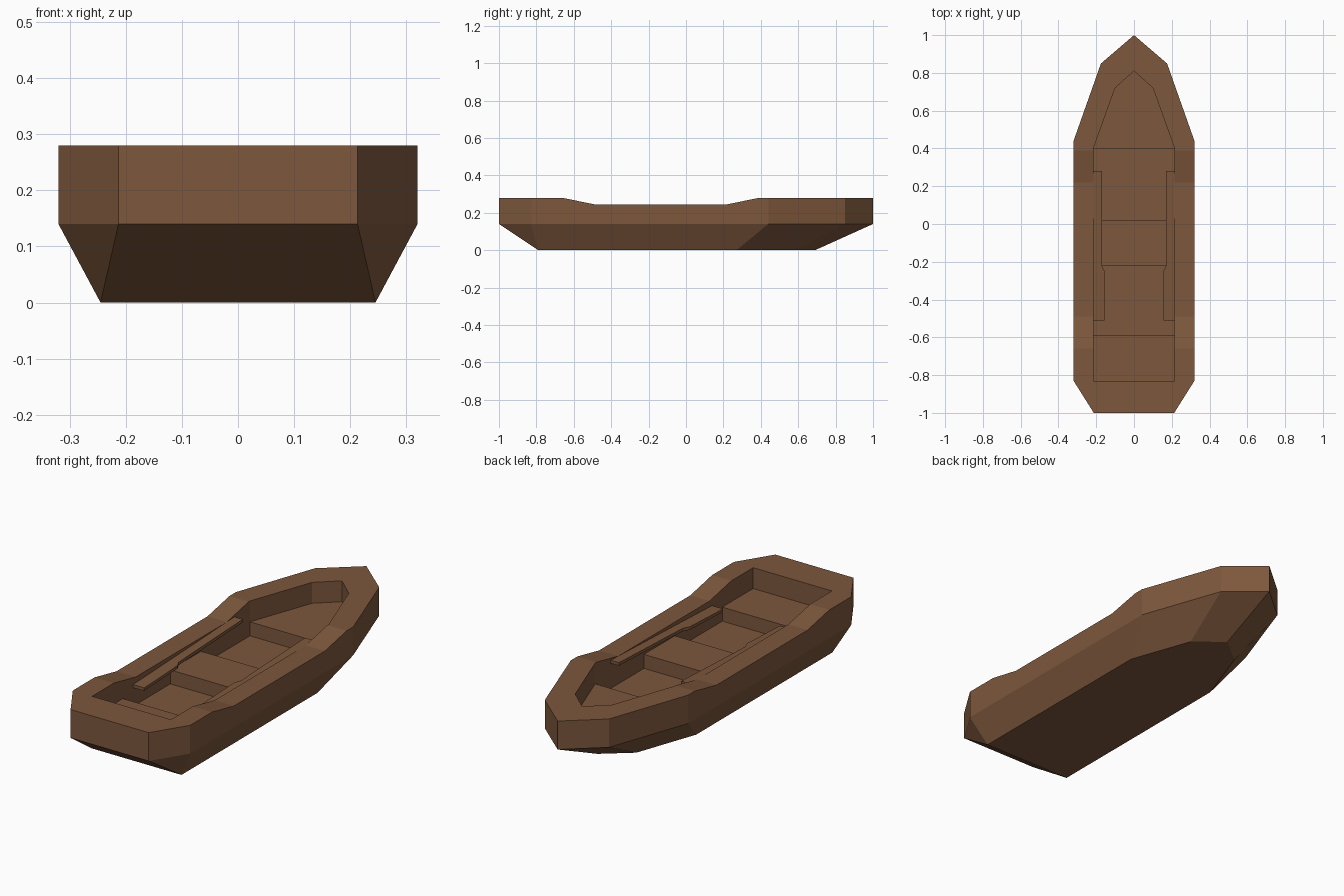
import bpy, bmesh

old = bpy.data.objects.get("Cube")
if old:
    bpy.data.objects.remove(old, do_unlink=True)

wood = bpy.data.materials.new("brown_wood")
wood.use_nodes = True
BROWN = (0.205, 0.097, 0.046, 1)
wood.diffuse_color = BROWN
wood.node_tree.nodes["Principled BSDF"].inputs["Base Color"].default_value = BROWN

FLOOR, SEAT, CHINE = 0.108, 0.177, 0.14


def finish(bm, name):
    bmesh.ops.remove_doubles(bm, verts=bm.verts, dist=0.0005)
    bmesh.ops.recalc_face_normals(bm, faces=bm.faces)
    mesh = bpy.data.meshes.new(name)
    bm.to_mesh(mesh)
    bm.free()
    mesh.materials.append(wood)
    obj = bpy.data.objects.new(name, mesh)
    bpy.context.collection.objects.link(obj)
    return obj


def mirrored(half):
    """Close a half outline (stern to bow) across the centre line."""
    return half + [(-x, y, z) for x, y, z in reversed(half) if x > 0]


def loft(name, rings):
    """Skin matching rings and cap both ends."""
    bm = bmesh.new()
    loops = [[bm.verts.new(p) for p in ring] for ring in rings]
    n = len(loops[0])
    for a, b in zip(loops, loops[1:]):
        for i in range(n):
            j = (i + 1) % n
            bm.faces.new((a[i], a[j], b[j], b[i]))
    bm.faces.new(loops[0])
    bm.faces.new(loops[-1])
    return finish(bm, name)


def prism(name, outline, bottom, top):
    return loft(name, [[(x, y, bottom) for x, y in outline],
                       [(x, y, top) for x, y in outline]])


# Hull: half outlines run from stern to bow
rim = [(.213, -1, .28), (.32, -.83, .28), (.32, -.66, .28), (.32, -.49, .245),
       (.32, .22, .245), (.32, .39, .28), (.32, .44, .28), (.175, .85, .28), (0, 1, .28)]
keel = [(.245, -.79), (.245, -.79), (.245, -.66), (.245, -.49),
        (.245, .22), (.245, .26), (.245, .27), (.135, .58), (0, .69)]
well = [(.215, -.83), (.215, -.80), (.215, -.66), (.215, -.49),
        (.215, .22), (.215, .39), (.215, .40), (.1, .72), (0, .81)]
loft("hull", [
    mirrored([(x, y, 0) for x, y in keel]),
    mirrored([(x, y, CHINE) for x, y, z in rim]),
    mirrored(rim),
    mirrored([(x, y, r[2]) for (x, y), r in zip(well, rim)]),
    mirrored([(x, y, FLOOR) for x, y in well]),
])

# Seats across the well, let slightly into the walls
for name, back, front in (("stern_seat", -.84, -.59), ("middle_seat", -.22, .02)):
    prism(name, [(-.22, back), (.22, back), (.22, front), (-.22, front)],
          FLOOR - .01, SEAT)

# Bow deck
prism("bow_deck", [(-.22, .4), (.22, .4), (.105, .725), (0, .82), (-.105, .725)],
      FLOOR - .01, SEAT)

# Oars resting at a slope against the walls
for name, side in (("left_oar", 1), ("right_oar", -1)):
    outline = [(.217, -.51), (.155, -.51), (.155, -.25), (.17, -.22), (.17, .28), (.217, .28)]
    slope = [(side * x, y, .215 + (y + .51) * .041) for x, y in outline]
    loft(name, [[(x, y, z - .015) for x, y, z in slope], slope])
